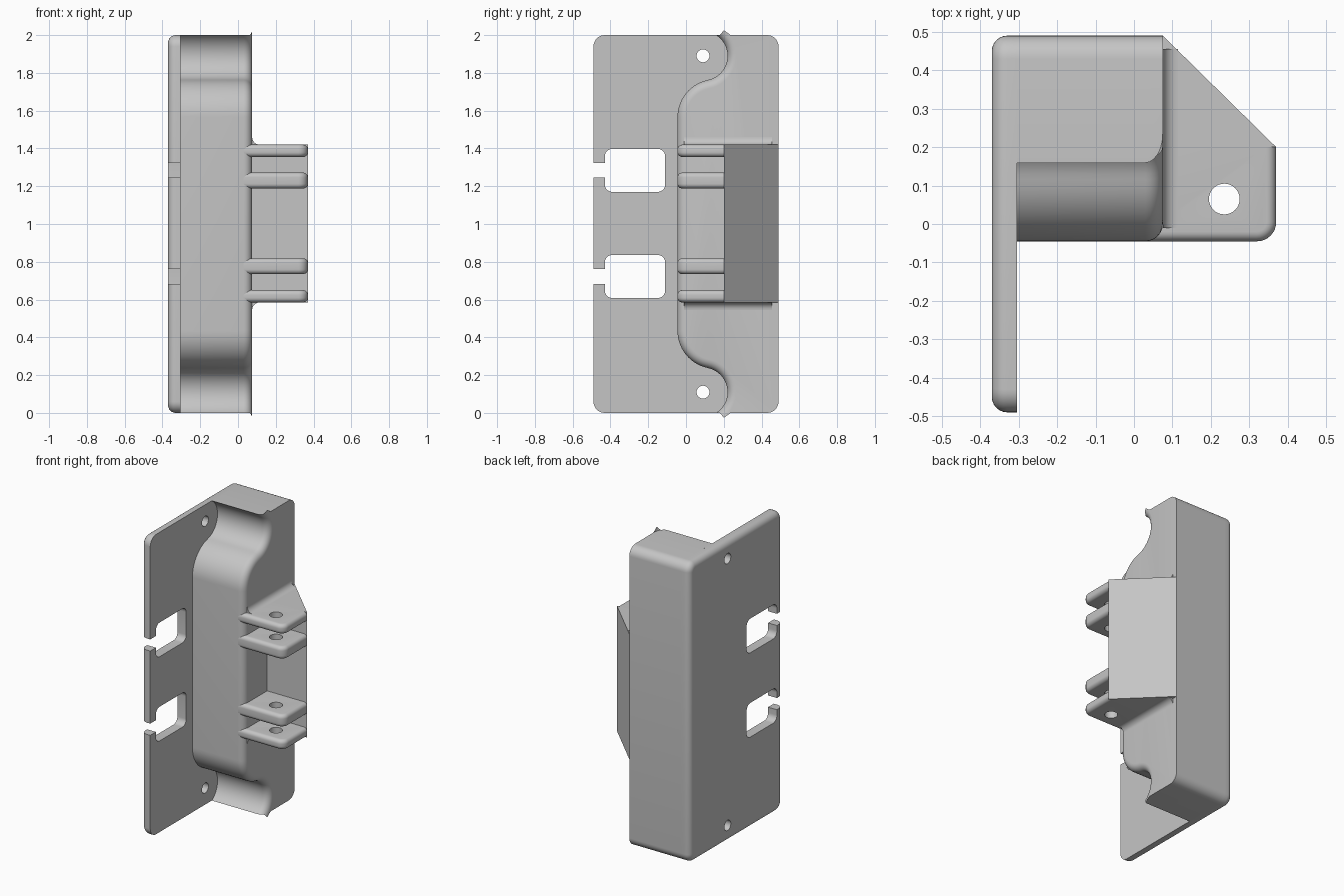
import bpy, bmesh
from math import sin, cos, radians
from mathutils import Vector

cube = bpy.data.objects.get("Cube")
if cube:
    bpy.data.objects.remove(cube, do_unlink=True)

grey = bpy.data.materials.new("light_grey")
grey.use_nodes = True
grey.diffuse_color = (0.56, 0.56, 0.56, 1)
grey.node_tree.nodes["Principled BSDF"].inputs["Base Color"].default_value = grey.diffuse_color


def arc(a, b, r, start, end, n=12):
    angles = [radians(start + (end - start) * i / n) for i in range(n + 1)]
    return [(a + r * cos(t), b + r * sin(t)) for t in angles]


def rounded_box(a0, a1, b0, b1, r):
    return (arc(a1 - r, b1 - r, r, 0, 90, 8) + arc(a0 + r, b1 - r, r, 90, 180, 8)
            + arc(a0 + r, b0 + r, r, 180, 270, 8) + arc(a1 - r, b0 + r, r, 270, 360, 8))


def box(a0, a1, b0, b1):
    return [(a0, b0), (a1, b0), (a1, b1), (a0, b1)]


def circle(a, b, r):
    return arc(a, b, r, 0, 360, 32)[:-1]


def prism(name, outline, axis, lo, hi, bevel=0, rule=None):
    """Extrude an outline along an axis, rounding the edges that satisfy rule."""
    place = {"x": lambda p, h: (h, p[0], p[1]),
             "y": lambda p, h: (p[0], h, p[1]),
             "z": lambda p, h: (p[0], p[1], h)}[axis]
    bm = bmesh.new()
    low, high = [[bm.verts.new(place(p, h)) for p in outline] for h in (lo, hi)]
    bm.faces.new(low)
    bm.faces.new(high)
    for i in range(len(outline)):
        j = (i + 1) % len(outline)
        bm.faces.new((low[i], low[j], high[j], high[i]))
    bmesh.ops.recalc_face_normals(bm, faces=bm.faces)
    if bevel:
        edges = [e for e in bm.edges if all(rule(v.co) for v in e.verts)]
        if axis == "z":
            edges = [e for e in edges if abs(e.verts[0].co.z - e.verts[1].co.z) < 1e-5]
        bmesh.ops.bevel(bm, geom=edges, offset=bevel, segments=6, profile=0.5,
                        affect="EDGES", clamp_overlap=False)
        bmesh.ops.recalc_face_normals(bm, faces=bm.faces)
    mesh = bpy.data.meshes.new(name)
    bm.to_mesh(mesh)
    bm.free()
    mesh.materials.append(grey)
    obj = bpy.data.objects.new(name, mesh)
    bpy.context.collection.objects.link(obj)
    return obj


def activate(obj):
    bpy.ops.object.select_all(action="DESELECT")
    obj.select_set(True)
    bpy.context.view_layer.objects.active = obj


def cut(obj, cutters):
    activate(obj)
    for cutter in cutters:
        mod = obj.modifiers.new("cut", "BOOLEAN")
        mod.operation, mod.solver, mod.object = "DIFFERENCE", "EXACT", cutter
        bpy.ops.object.modifier_apply(modifier=mod.name)
    for cutter in cutters:
        bpy.data.objects.remove(cutter, do_unlink=True)


parts = []

# Mounting plate with rounded outer face, two slotted windows and two screw holes
plate = prism("mounting_plate", rounded_box(-0.49, 0.49, 0, 2, 0.06), "x", -0.37, -0.305,
              0.04, lambda c: c.x < -0.369)
cutters = []
for z in (0.722, 1.284):
    cutters.append(prism("window_cutter", rounded_box(-0.43, -0.11, z - 0.114, z + 0.114, 0.04),
                         "x", -0.5, -0.2))
    cutters.append(prism("slot_cutter", box(-0.6, -0.4, z - 0.039, z + 0.039), "x", -0.5, -0.2))
for z in (0.11, 1.89):
    cutters.append(prism("screw_cutter", circle(0.09, z, 0.034), "x", -0.5, -0.2))
cut(plate, cutters)
parts.append(plate)

# Main body: S-shaped front profile that clears the screws, mirrored top to bottom
upper = (arc(0.43, 1.94, 0.06, 0, 90, 8)
         + arc(0.09, 1.89, 0.13, 57.8, -78.6, 20)
         + arc(0.155, 1.566, 0.2, 101.4, 180, 14)[1:])
profile = upper + [(y, 2 - z) for y, z in reversed(upper)]
parts.append(prism("main_body", profile, "x", -0.305, 0.075, 0.045,
                   lambda c: c.x > 0.074 and c.y < 0.3))

# Hinge bracket: solid wedge behind, four pierced lugs in front
bottom, top = 0.585, 1.42
parts.append(prism("bracket_wedge", [(0.075, 0.2), (0.37, 0.2), (0.075, 0.49)], "z", bottom, top))
lug_outline = [(0.03, 0.2), (0.03, -0.045)] + arc(0.32, 0.005, 0.05, 270, 360, 8) + [(0.37, 0.2)]
for i, (lo, hi) in enumerate([(bottom, 0.65), (0.735, 0.818), (1.188, 1.272), (1.355, top)]):
    lug = prism("hinge_lug_%d" % (i + 1), lug_outline, "z", lo, hi, 0.025,
                lambda c: c.y < -0.044 or c.x > 0.3)
    cut(lug, [prism("pin_cutter", circle(0.235, 0.065, 0.04), "z", lo - 0.1, hi + 0.1)])
    parts.append(lug)

# Concave fillets blending the bracket into the body
r = 0.04
for name, edge, side in (("upper_fillet", top, 1), ("lower_fillet", bottom, -1)):
    curve = [(a, edge + side * b) for a, b in arc(0.075 + r, r, r, 180, 270, 8)]
    parts.append(prism(name, [(0.075, edge)] + curve, "y", -0.01, 0.455))

for part in parts:
    activate(part)
    bpy.ops.object.shade_smooth_by_angle(angle=radians(35))
